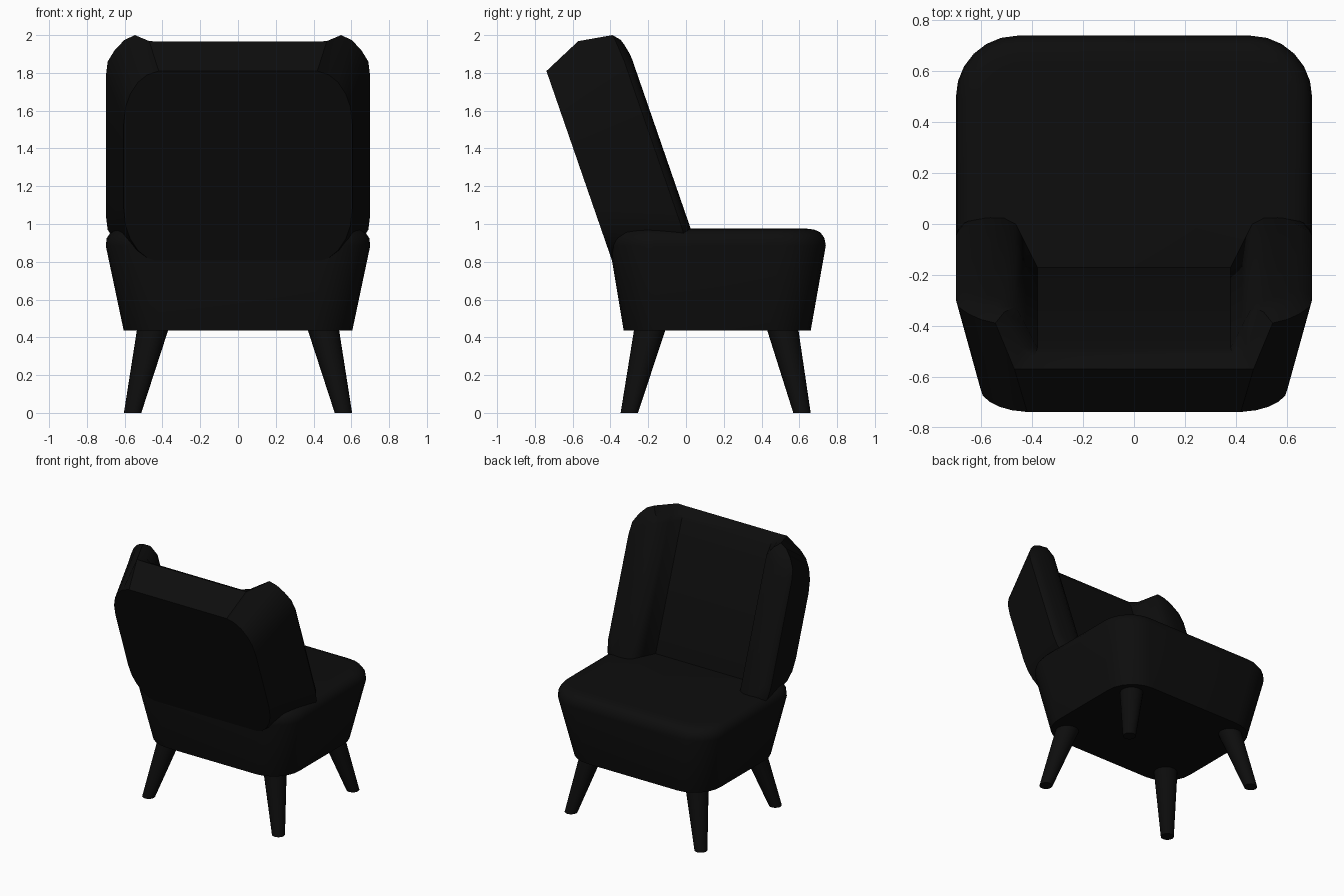
import bpy, bmesh, math
from mathutils import Vector

cube = bpy.data.objects.get("Cube")
if cube:
    bpy.data.objects.remove(cube, do_unlink=True)


def make_material(name, value):
    mat = bpy.data.materials.new(name)
    mat.use_nodes = True
    colour = (value, value, value, 1)
    mat.diffuse_color = colour
    mat.node_tree.nodes["Principled BSDF"].inputs["Base Color"].default_value = colour
    return mat


black = make_material("black fabric", 0.004)


def finish(bm, name, angle):
    bmesh.ops.recalc_face_normals(bm, faces=bm.faces)
    mesh = bpy.data.meshes.new(name)
    bm.to_mesh(mesh)
    bm.free()
    mesh.materials.append(black)
    obj = bpy.data.objects.new(name, mesh)
    bpy.context.collection.objects.link(obj)
    bpy.ops.object.select_all(action='DESELECT')
    obj.select_set(True)
    bpy.context.view_layer.objects.active = obj
    bpy.ops.object.shade_smooth_by_angle(angle=math.radians(angle))
    return obj


def loft(bm, rings):
    """Skin closed rings of equal length and return their vertices."""
    loops = [[bm.verts.new(p) for p in ring] for ring in rings]
    for a, b in zip(loops, loops[1:]):
        for i in range(len(a)):
            j = (i + 1) % len(a)
            bm.faces.new((a[i], a[j], b[j], b[i]))
    return loops


def rounded_rect(half_x, y0, y1, radius, z, segments=6):
    points = []
    for corner, (sx, sy) in enumerate(((1, 1), (-1, 1), (-1, -1), (1, -1))):
        cx = sx * (half_x - radius)
        cy = (y1 - radius) if sy > 0 else (y0 + radius)
        for k in range(segments + 1):
            a = math.pi / 2 * (corner + k / segments)
            points.append((cx + radius * math.cos(a), cy + radius * math.sin(a), z))
    return points


# Seat: flared block with a soft upper edge
bm = bmesh.new()
seat_rings = [rounded_rect(*ring) for ring in (
    (0.605, -0.33, 0.66, 0.22, 0.435),
    (0.70, -0.405, 0.74, 0.24, 0.885),
    (0.695, -0.40, 0.733, 0.235, 0.925),
    (0.675, -0.38, 0.712, 0.22, 0.955),
    (0.645, -0.35, 0.68, 0.20, 0.97),
    (0.60, -0.30, 0.635, 0.17, 0.976))]
loops = loft(bm, seat_rings)
bm.faces.new(loops[0])
bm.faces.new(loops[-1])
finish(bm, "seat", 40)


# Backrest: half outlines as (x, depth, z), leaned back by a shear
def lean(x, w, z):
    return Vector((x, w - 0.346 * (z - 0.975), z))


def back_ring(stations, mirror_sum):
    top = [(-x, w, z) for x, w, z in reversed(stations)] + list(stations)
    bottom = [(x, w, mirror_sum - z) for x, w, z in reversed(top)]
    return [lean(*p) for p in top + bottom]


rear = [(0.33, -0.45, 1.81), (0.42, -0.45, 1.81), (0.48, -0.45, 1.79),
        (0.53, -0.45, 1.75), (0.57, -0.45, 1.69), (0.595, -0.45, 1.62),
        (0.605, -0.45, 1.53)]
rim = [(0.40, -0.227, 1.966), (0.47, -0.227, 1.968), (0.545, -0.035, 2.0),
       (0.60, -0.03, 1.975), (0.65, -0.025, 1.925), (0.69, -0.02, 1.86),
       (0.70, -0.02, 1.78)]
roll = [(0.39, -0.185, 1.945), (0.445, -0.15, 1.95), (0.51, 0.0, 1.975),
        (0.56, 0.01, 1.95), (0.615, 0.01, 1.905), (0.665, 0.007, 1.85),
        (0.69, 0.0, 1.78)]
face = [(0.38, -0.17, 1.89), (0.425, -0.08, 1.90), (0.465, 0.0, 1.91),
        (0.51, 0.023, 1.90), (0.565, 0.025, 1.87), (0.62, 0.022, 1.82),
        (0.655, 0.017, 1.77)]
bm = bmesh.new()
loops = loft(bm, [back_ring(rear, 2.61)] + [back_ring(s, 2.83) for s in (rim, roll, face)])
bm.faces.new(loops[0])
front = loops[-1]
count = len(front)
for i in range(count // 2 - 1):
    bm.faces.new((front[i], front[i + 1], front[count - 2 - i], front[count - 1 - i]))
finish(bm, "backrest", 40)


# Legs: tapered and splayed, cut level at the floor
def leg(name, foot, top):
    def circle(x, y, z, radius):
        return [(x + radius * math.cos(a), y + radius * math.sin(a), z)
                for a in (math.tau * k / 20 for k in range(20))]
    bm = bmesh.new()
    loops = loft(bm, [circle(*foot, 0, 0.046), circle(*top, 0.44, 0.083)])
    bm.faces.new(loops[0])
    bm.faces.new(loops[-1])
    finish(bm, name, 40)


for side, sx in (("left", 1), ("right", -1)):
    leg("front_leg_" + side, (sx * 0.558, 0.614), (sx * 0.452, 0.512))
    leg("back_leg_" + side, (sx * 0.558, -0.30), (sx * 0.452, -0.192))
